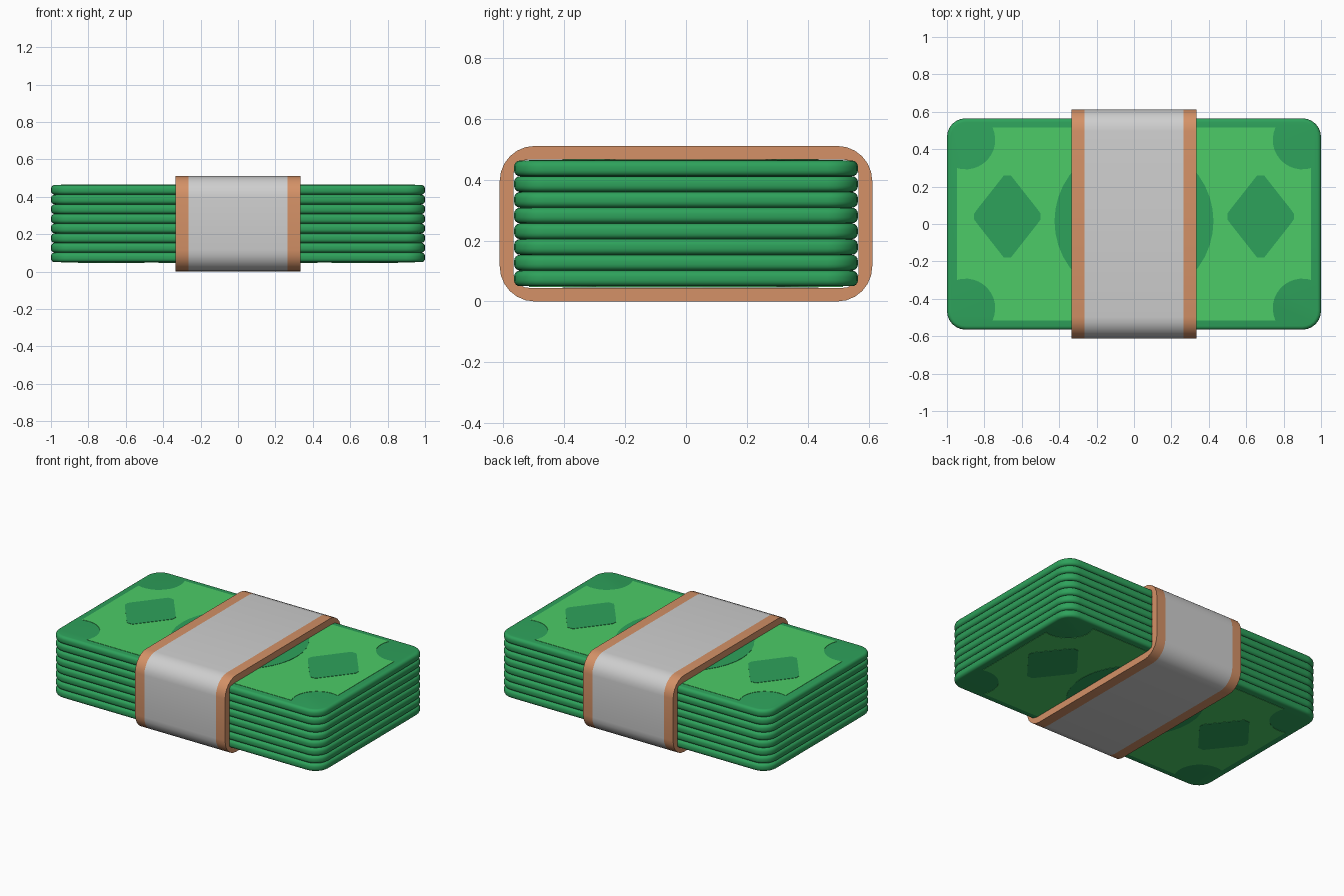
import bpy, bmesh, math

if "Cube" in bpy.data.objects:
    bpy.data.objects.remove(bpy.data.objects["Cube"])


def material(name, rgb):
    m = bpy.data.materials.new(name)
    m.diffuse_color = (*rgb, 1)
    m.use_nodes = True
    m.node_tree.nodes["Principled BSDF"].inputs["Base Color"].default_value = m.diffuse_color
    return m


DARK = material("dark green", (0.027, 0.36, 0.105))
LIGHT = material("light green", (0.072, 0.60, 0.135))
GREY = material("pale grey", (0.62, 0.62, 0.62))
TAN = material("tan", (0.66, 0.285, 0.135))


def rounded(hx, hy, r, seg):
    """Counter-clockwise rounded rectangle outline."""
    pts = []
    for i, (sx, sy) in enumerate([(1, 1), (-1, 1), (-1, -1), (1, -1)]):
        for k in range(seg + 1):
            a = math.pi / 2 * (i + k / seg)
            pts.append((sx * (hx - r) + r * math.cos(a), sy * (hy - r) + r * math.sin(a)))
    return pts


def finish(bm, name, mats, smooth=True):
    bmesh.ops.recalc_face_normals(bm, faces=bm.faces[:])
    me = bpy.data.meshes.new(name)
    bm.to_mesh(me)
    bm.free()
    ob = bpy.data.objects.new(name, me)
    bpy.context.collection.objects.link(ob)
    for m in mats:
        me.materials.append(m)
    if smooth:
        bpy.ops.object.select_all(action='DESELECT')
        ob.select_set(True)
        bpy.context.view_layer.objects.active = ob
        bpy.ops.object.shade_smooth_by_angle(angle=math.radians(40))
    return ob


def loft(bm, rings, closed=False):
    """Bridge successive vertex rings."""
    vs = [[bm.verts.new(p) for p in r] for r in rings]
    n = len(vs[0])
    pairs = list(zip(vs, vs[1:])) + ([(vs[-1], vs[0])] if closed else [])
    for a, b in pairs:
        for i in range(n):
            j = (i + 1) % n
            bm.faces.new((a[i], a[j], b[j], b[i]))
    if not closed:
        bm.faces.new(vs[0][::-1])
        bm.faces.new(vs[-1])


def plate(name, pts, z, t, mat):
    bm = bmesh.new()
    loft(bm, [[(x, y, z) for x, y in pts], [(x, y, z + t) for x, y in pts]])
    return finish(bm, name, [mat], False)


# Stack of eight bills with rounded rims
Z0, Z1, N, B = 0.05, 0.463, 8, 0.02
h = (Z1 - Z0) / N
for i in range(N):
    bm = bmesh.new()
    z = Z0 + i * h
    prof = []
    for k in range(5):
        a = math.pi / 2 * k / 4
        prof.append((B * (1 - math.sin(a)), B * (1 - math.cos(a))))
    prof += [(d, h - e) for d, e in reversed(prof)]
    loft(bm, [[(x, y, z + e) for x, y in rounded(1 - d, 0.565 - d, 0.1 - d, 6)]
              for d, e in prof])
    finish(bm, f"bill_{i + 1}", [DARK])

# Light printed panel outline with scooped corners
PX, PY, CX, CY, R = 0.947, 0.515, 0.9, 0.45, 0.158
a0 = -math.acos((PX - CX) / R)
a1 = -math.pi - math.asin((PY - CY) / R)
scoop = [(CX + R * math.cos(a0 + (a1 - a0) * k / 12),
          CY + R * math.sin(a0 + (a1 - a0) * k / 12)) for k in range(13)]
panel = scoop + [(-x, y) for x, y in reversed(scoop)]
panel += [(-x, -y) for x, y in scoop] + [(x, -y) for x, y in reversed(scoop)]

# Printed ornaments: central disc and two blunt diamonds
disc = [(0.425 * math.cos(math.tau * k / 40), 0.015 + 0.42 * math.sin(math.tau * k / 40))
        for k in range(40)]
half = [(0.178, 0.015), (0.16, 0.04), (0.02, 0.218)]
diamond = [(0.178, -0.015)] + half + [(-x, y) for x, y in reversed(half)]
diamond += [(-0.178, -0.015), (-0.16, -0.04), (-0.02, -0.218), (0.02, -0.218), (0.16, -0.04)]

for side, zp, zo in (("top", Z1 - 0.001, Z1), ("bottom", Z0 - 0.002, Z0 - 0.004)):
    plate(f"printed_panel_{side}", panel, zp, 0.003, LIGHT)
    plate(f"printed_disc_{side}", disc, zo, 0.004, DARK)
    for s, label in ((-1, "left"), (1, "right")):
        plate(f"printed_diamond_{side}_{label}",
              [(s * 0.677 + x, 0.04 + y) for x, y in diamond], zo, 0.004, DARK)

# Paper band wrapped around the middle, with tan margins
ZC = 0.2555
outer = rounded(0.612, 0.2555, 0.115, 6)
inner = rounded(0.567, 0.2105, 0.05, 6)
bm = bmesh.new()
rings = [[(x, y, ZC + z) for y, z in outer] for x in (-0.333, -0.265, 0.265, 0.333)]
rings += [[(x, y, ZC + z) for y, z in inner] for x in (0.333, -0.333)]
loft(bm, rings, closed=True)
for f in bm.faces:
    f.material_index = 1 if abs(f.calc_center_median().x) > 0.26 else 0
finish(bm, "paper_band", [GREY, TAN])
